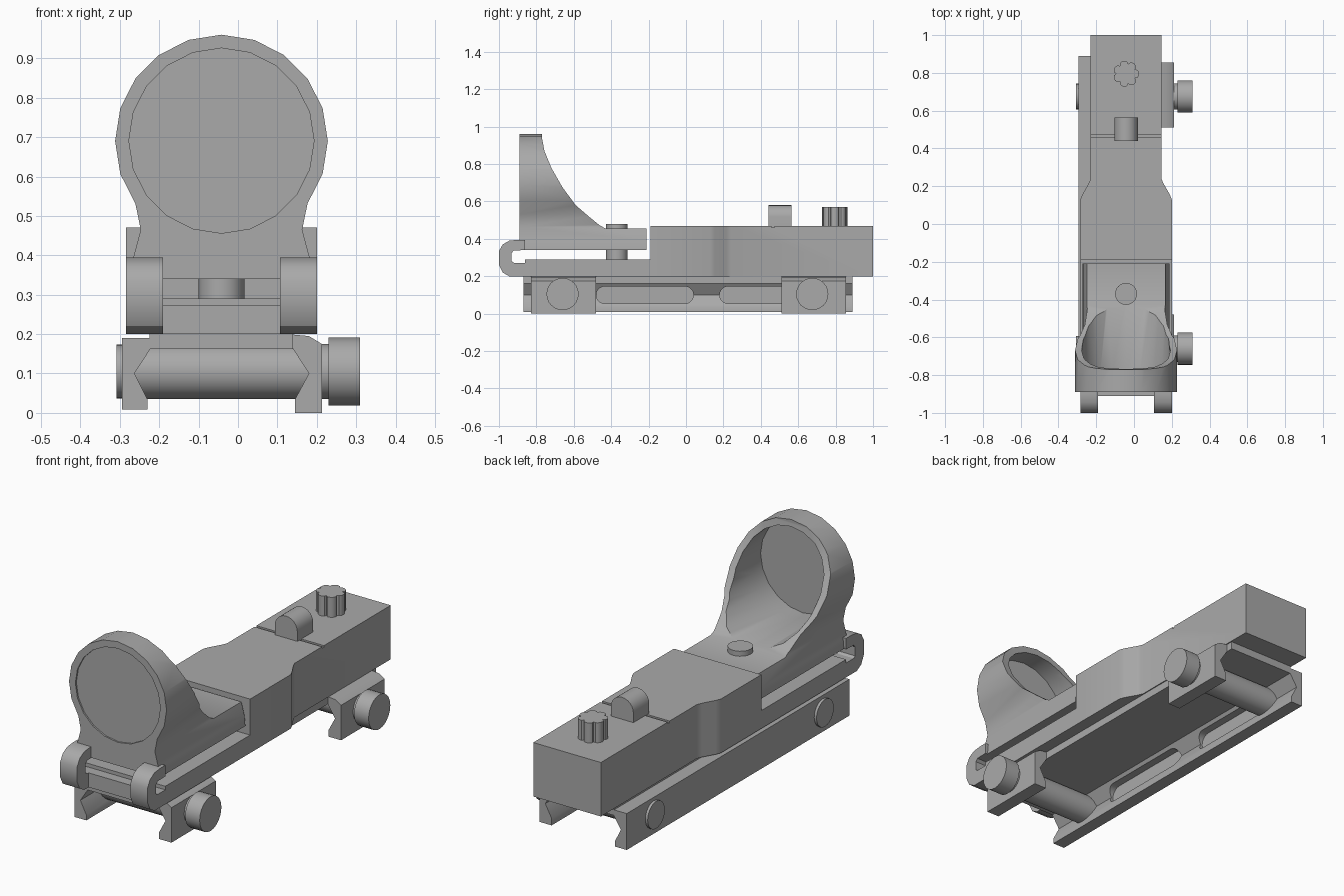
import bpy, bmesh, math
from math import sin, cos, pi, radians

cube = bpy.data.objects.get("Cube")
if cube:
    bpy.data.objects.remove(cube, do_unlink=True)

grey = bpy.data.materials.new("plain_grey")
grey.use_nodes = True
COLOUR = (0.4, 0.4, 0.4, 1)
grey.diffuse_color = COLOUR
grey.node_tree.nodes["Principled BSDF"].inputs["Base Color"].default_value = COLOUR

CX = -0.042                      # centre line of the sight body
ROD_Y, ROD_Z = (-0.66, 0.675), 0.105
PLACE = {"x": lambda p, t: (t, p[0], p[1]),
         "y": lambda p, t: (p[0], t, p[1]),
         "z": lambda p, t: (p[0], p[1], t)}


def loft(name, axis, rings):
    """Skin a list of (position, outline) rings along an axis and cap the ends."""
    bm = bmesh.new()
    loops = [[bm.verts.new(PLACE[axis](p, t)) for p in pts] for t, pts in rings]
    n = len(loops[0])
    for a, b in zip(loops, loops[1:]):
        for i in range(n):
            j = (i + 1) % n
            bm.faces.new((a[i], a[j], b[j], b[i]))
    bm.faces.new(loops[0])
    bm.faces.new(loops[-1])
    bmesh.ops.recalc_face_normals(bm, faces=bm.faces)
    mesh = bpy.data.meshes.new(name)
    bm.to_mesh(mesh)
    bm.free()
    mesh.materials.append(grey)
    ob = bpy.data.objects.new(name, mesh)
    bpy.context.collection.objects.link(ob)
    return ob


def prism(name, axis, pts, a, b):
    return loft(name, axis, [(a, pts), (b, pts)])


def box(name, x0, x1, y0, y1, z0, z1):
    return prism(name, "z", [(x0, y0), (x1, y0), (x1, y1), (x0, y1)], z0, z1)


def circle(u, v, r, n=24):
    return [(u + r * cos(2 * pi * i / n), v + r * sin(2 * pi * i / n)) for i in range(n)]


def both_sides(half):
    """Complete an outline by mirroring it about the body's centre line."""
    return [(CX + u, v) for u, v in half] + [(CX - u, v) for u, v in reversed(half)]


def cut(ob, cutter):
    mod = ob.modifiers.new("cut", "BOOLEAN")
    mod.operation = "DIFFERENCE"
    mod.solver = "EXACT"
    mod.object = cutter
    bpy.context.view_layer.objects.active = ob
    bpy.ops.object.modifier_apply(modifier=mod.name)
    bpy.data.objects.remove(cutter, do_unlink=True)


# Rear housing, waisted in plan, with a fine groove across the top
housing = prism("rear_housing", "z", both_sides(
    [(0.242, -0.19), (0.242, 0.13), (0.232, 0.155), (0.198, 0.215),
     (0.187, 0.24), (0.187, 1.0)]), 0.2, 0.47)
cut(housing, box("groove_cutter", -0.5, 0.5, 0.457, 0.472, 0.462, 0.6))

# Floor under the hood, and its narrow front lip
box("front_floor", CX - 0.242, CX + 0.242, -0.86, -0.185, 0.2, 0.29)
box("front_lip", CX - 0.16, CX + 0.16, -0.91, -0.85, 0.2, 0.272)

# Curled side arms joining floor and hood plate
ARM = [(-0.84, 0.2), (-0.945, 0.2), (-0.98, 0.22), (-1.0, 0.26), (-1.0, 0.335),
       (-0.98, 0.37), (-0.945, 0.39), (-0.9, 0.395), (-0.86, 0.395), (-0.86, 0.34),
       (-0.92, 0.338), (-0.932, 0.325), (-0.932, 0.28), (-0.92, 0.272), (-0.84, 0.272)]
for side, word in ((-1, "right"), (1, "left")):
    prism(word + "_arm", "x", ARM, CX + side * 0.148, CX + side * 0.242)

# Hood and plate: front silhouette swept back, then trimmed and bored
half = [(0.23, 0.34), (0.225, 0.39), (0.205, 0.465)]
half += [(0.27 * cos(radians(a)), 0.69 + 0.27 * sin(radians(a))) for a in range(-36, 90, 18)]
outline = both_sides(half)
outline.insert(len(half), (CX, 0.96))
hood = prism("hood", "y", outline, -0.89, -0.21)
cut(hood, prism("sweep_cutter", "x", [
    (-0.77, 1.1), (-0.77, 0.94), (-0.757, 0.87), (-0.72, 0.78), (-0.66, 0.675),
    (-0.59, 0.58), (-0.52, 0.52), (-0.465, 0.475), (-0.43, 0.455),
    (-0.1, 0.455), (-0.1, 1.1)], -0.6, 0.6))


def bore(power):
    """Ring outline whose lower half squares off as power drops below one."""
    ring = []
    for i in range(20):
        c, s = cos(pi * i / 10), sin(pi * i / 10)
        e = power if s < -0.01 else 1
        ring.append((CX + 0.235 * math.copysign(abs(c) ** e, c),
                     0.691 + 0.235 * math.copysign(abs(s) ** e, s)))
    return ring


cut(hood, loft("bore_cutter", "y", [(-0.95, bore(1)), (-0.8, bore(1)), (-0.4, bore(0.7))]))
prism("lens", "y", circle(CX, 0.691, 0.237, 20), -0.882, -0.865)

# Adjuster post through the plate, rear sight post and lobed dial
prism("adjuster_post", "z", circle(CX, -0.37, 0.058), 0.28, 0.48)
arch = [(CX + 0.0625 * cos(pi * i / 12), 0.5175 + 0.0625 * sin(pi * i / 12)) for i in range(13)]
prism("rear_sight_post", "y", [(CX + 0.0625, 0.46)] + arch + [(CX - 0.0625, 0.46)], 0.44, 0.565)
lobes = []
for i in range(56):
    a = 2 * pi * i / 56
    r = 0.053 + 0.016 * math.sqrt(abs(cos(3.5 * a)))
    lobes.append((CX + r * cos(a), 0.795 + r * sin(a)))
prism("lobed_dial", "z", lobes, 0.46, 0.57)

# Mount plate and full-length fixed jaw with two shallow inner slots
box("mount_plate", -0.225, 0.14, -0.87, 0.89, 0.162, 0.201)
jaw = prism("fixed_jaw", "y", [
    (-0.295, 0.008), (-0.23, 0.008), (-0.23, 0.035), (-0.263, 0.1),
    (-0.222, 0.163), (-0.222, 0.19), (-0.295, 0.19)], -0.87, 0.89)
for y0, y1 in ((-0.48, 0.04), (0.18, 0.7)):
    r = 0.046
    ends = [(y1 - r, -pi / 2), (y0 + r, pi / 2)]
    slot = [(y + r * cos(a + pi * i / 10), 0.1 + r * sin(a + pi * i / 10))
            for y, a in ends for i in range(11)]
    cut(jaw, prism("slot_cutter", "x", slot, -0.272, -0.15))

# Clamp jaws, cross rods, bolt ends and tightening knobs
JAW = [(0.145, 0.0), (0.213, 0.0), (0.213, 0.175), (0.18, 0.195), (0.125, 0.2),
       (0.125, 0.163), (0.14, 0.162), (0.18, 0.1), (0.145, 0.035)]
for word, y, y0, y1 in (("front", ROD_Y[0], -0.83, -0.48), ("rear", ROD_Y[1], 0.51, 0.855)):
    prism(word + "_clamp_jaw", "y", JAW, y0, y1)
    prism(word + "_cross_rod", "x", circle(y, ROD_Z, 0.07), -0.28, 0.2)
    prism(word + "_bolt_end", "x", circle(y, ROD_Z, 0.068), -0.308, -0.28)
    prism(word + "_knob_neck", "x", circle(y, ROD_Z, 0.07), 0.19, 0.235)
    prism(word + "_knob", "x", circle(y, ROD_Z, 0.086), 0.23, 0.31)

# Smooth the rounded parts while keeping the edges sharp
bpy.ops.object.select_all(action="DESELECT")
for ob in bpy.context.collection.objects:
    if ob.type == "MESH":
        ob.select_set(True)
        bpy.context.view_layer.objects.active = ob
bpy.ops.object.shade_smooth_by_angle(angle=radians(32))
